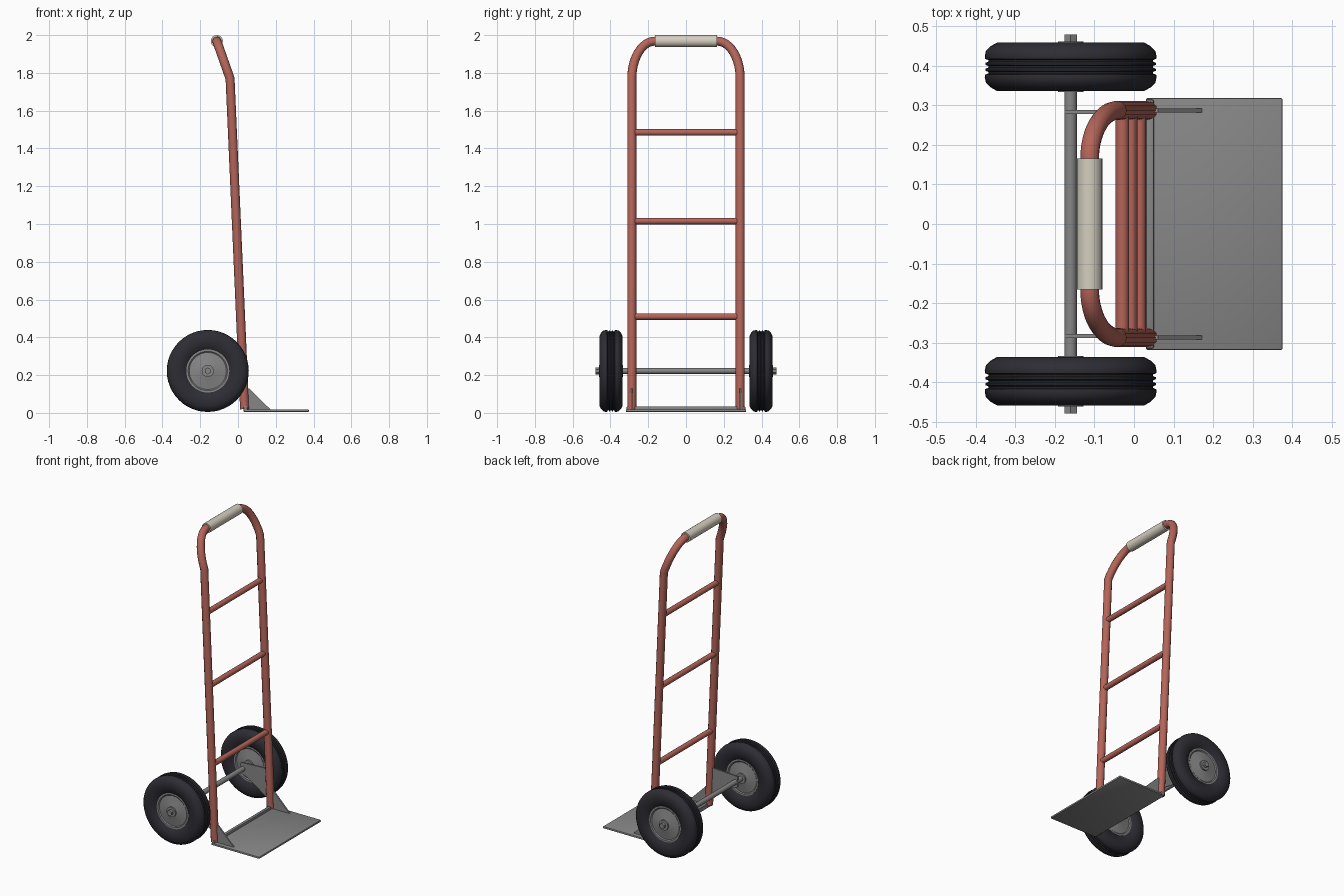
import bpy, bmesh, math
from mathutils import Vector, Matrix

cube = bpy.data.objects.get("Cube")
if cube:
    bpy.data.objects.remove(cube)


def material(name, rgb):
    m = bpy.data.materials.new(name)
    m.use_nodes = True
    m.diffuse_color = (*rgb, 1)
    m.node_tree.nodes["Principled BSDF"].inputs["Base Color"].default_value = (*rgb, 1)
    return m


RED = material("red paint", (0.46, 0.13, 0.10))
CREAM = material("cream grip", (0.66, 0.62, 0.52))
STEEL = material("grey steel", (0.24, 0.24, 0.24))
RUBBER = material("black rubber", (0.026, 0.026, 0.034))

AXLE = Vector((-0.16, 0, 0.222))
POST_Y = 0.287


def finish(name, bm, mat, smooth=True):
    bmesh.ops.remove_doubles(bm, verts=bm.verts, dist=0.0001)
    bmesh.ops.recalc_face_normals(bm, faces=bm.faces)
    me = bpy.data.meshes.new(name)
    bm.to_mesh(me)
    bm.free()
    me.materials.append(mat)
    ob = bpy.data.objects.new(name, me)
    bpy.context.collection.objects.link(ob)
    if smooth:
        bpy.ops.object.select_all(action='DESELECT')
        ob.select_set(True)
        bpy.context.view_layer.objects.active = ob
        bpy.ops.object.shade_smooth_by_angle(angle=math.radians(35))
    return ob


def rod(name, center, radius, length, mat, sides=20):
    """Cylinder lying along y."""
    bm = bmesh.new()
    place = Matrix.Translation(center) @ Matrix.Rotation(math.pi / 2, 4, 'X')
    bmesh.ops.create_cone(bm, cap_ends=True, segments=sides, radius1=radius,
                          radius2=radius, depth=length, matrix=place)
    return finish(name, bm, mat, sides > 8)


def lathe(name, profile, center, mat, closed=False):
    """Turn (radius, y offset) points around a y axis."""
    bm = bmesh.new()
    vs = [bm.verts.new((r, y, 0)) for r, y in profile]
    pairs = list(zip(vs, vs[1:])) + ([(vs[-1], vs[0])] if closed else [])
    edges = [bm.edges.new(p) for p in pairs]
    bmesh.ops.spin(bm, geom=vs + edges, cent=(0, 0, 0), axis=(0, 1, 0),
                   angle=2 * math.pi, steps=48)
    bmesh.ops.translate(bm, verts=bm.verts, vec=center)
    return finish(name, bm, mat)


def flat_plate(name, outline, y, thick, mat):
    """Extrude an (x, z) outline along y."""
    bm = bmesh.new()
    face = bm.faces.new([bm.verts.new((x, y - thick / 2, z)) for x, z in outline])
    out = bmesh.ops.extrude_face_region(bm, geom=[face])
    bmesh.ops.translate(bm, vec=(0, thick, 0),
                        verts=[g for g in out["geom"] if isinstance(g, bmesh.types.BMVert)])
    return finish(name, bm, mat, False)


def box(name, lo, hi, mat, bevel):
    bm = bmesh.new()
    lo, hi = Vector(lo), Vector(hi)
    bmesh.ops.create_cube(bm, size=1, matrix=Matrix.Translation((lo + hi) / 2)
                          @ Matrix.Diagonal((*(hi - lo), 1)))
    bmesh.ops.bevel(bm, geom=bm.edges[:], offset=bevel, segments=2, affect='EDGES', profile=0.5)
    return finish(name, bm, mat)


def post_x(z):
    return 0.035 - 0.044 * (z - 0.02)


# Bent tube frame: two leaning posts joined by a swept-back handle
half = [(post_x(0.02), POST_Y, 0.02)]
for i in range(13):
    t = i / 12 * math.pi / 2
    rise = math.sin(t)
    half.append((-0.042 - 0.07 * rise, 0.165 + 0.122 * math.cos(t), 1.77 + 0.198 * rise))
path = half + [(x, -y, z) for x, y, z in reversed(half)]
curve = bpy.data.curves.new("tube_frame", 'CURVE')
curve.dimensions = '3D'
curve.bevel_depth = 0.024
curve.bevel_resolution = 4
curve.use_fill_caps = True
spline = curve.splines.new('POLY')
spline.points.add(len(path) - 1)
for p, co in zip(spline.points, path):
    p.co = (*co, 1)
curve.materials.append(RED)
frame = bpy.data.objects.new("tube_frame", curve)
bpy.context.collection.objects.link(frame)
bpy.ops.object.select_all(action='DESELECT')
frame.select_set(True)
bpy.context.view_layer.objects.active = frame
bpy.ops.object.convert(target='MESH')
bpy.ops.object.shade_smooth_by_angle(angle=math.radians(35))

# Hand grip and cross rungs
rod("hand_grip", (-0.112, 0, 1.968), 0.032, 0.33, CREAM, 24)
for label, z in (("lower", 0.51), ("middle", 1.015), ("upper", 1.485)):
    rod(label + "_rung", (post_x(z), 0, z), 0.017, 2 * POST_Y - 0.02, RED, 16)

# Toe plate with raised rear lip
box("toe_plate", (0.03, -0.318, 0.005), (0.375, 0.318, 0.018), STEEL, 0.004)
box("toe_plate_lip", (0.03, -0.314, 0.008), (0.05, 0.314, 0.034), STEEL, 0.004)

# Axle
rod("axle", AXLE, 0.016, 0.94, STEEL, 12)

# Tyre and hub half sections, mirrored to full width
tyre_half = [(0.112, 0.044), (0.130, 0.056), (0.155, 0.061), (0.186, 0.061),
             (0.202, 0.052), (0.214, 0.040), (0.217, 0.026), (0.216, 0.020),
             (0.208, 0.017), (0.208, 0.013), (0.215, 0.010), (0.215, 0.005),
             (0.208, 0.002)]
tyre = tyre_half + [(r, -y) for r, y in reversed(tyre_half)]
hub_half = [(0, 0.064), (0.032, 0.064), (0.032, 0.054), (0.050, 0.050),
            (0.098, 0.042), (0.104, 0.047), (0.114, 0.047)]
hub = hub_half + [(r, -y) for r, y in reversed(hub_half)]

for side, s in (("left", 1), ("right", -1)):
    c = AXLE + Vector((0, s * 0.397, 0))
    lathe(side + "_tyre", tyre, c, RUBBER, True)
    lathe(side + "_hub", hub, c, STEEL)
    rod(side + "_axle_nut", AXLE + Vector((0, s * 0.468, 0)), 0.018, 0.02, STEEL, 6)
    # Axle bracket behind the post and gusset in front of it
    flat_plate(side + "_axle_bracket",
               [(-0.175, 0.19), (-0.13, 0.175), (0.03, 0.07), (0.022, 0.27), (-0.175, 0.26)],
               s * 0.283, 0.01, STEEL)
    flat_plate(side + "_gusset", [(0.04, 0.015), (0.175, 0.015), (0.16, 0.03), (0.06, 0.13), (0.04, 0.13)],
               s * POST_Y, 0.01, STEEL)
